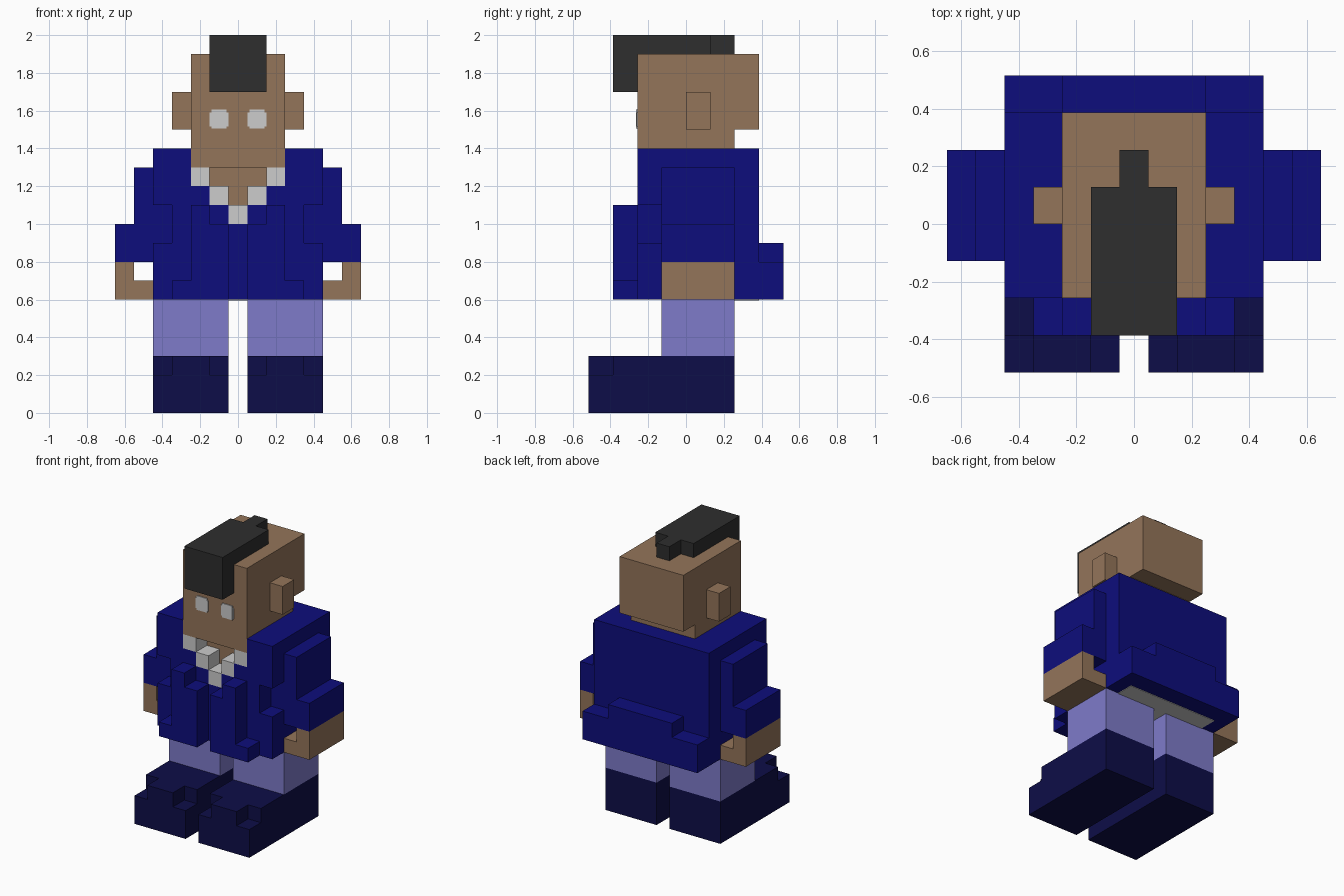
import bpy, bmesh

if "Cube" in bpy.data.objects:
    bpy.data.objects.remove(bpy.data.objects["Cube"])

UX, UY, UZ = 0.1, 0.129, 0.1   # block size along each axis


def material(name, rgb):
    lin = [((c / 255 + 0.055) / 1.055) ** 2.4 if c > 10 else c / 255 / 12.92 for c in rgb]
    m = bpy.data.materials.new(name)
    m.diffuse_color = (*lin, 1)
    m.use_nodes = True
    m.node_tree.nodes["Principled BSDF"].inputs["Base Color"].default_value = m.diffuse_color
    return m


SKIN = material("skin brown", (148, 117, 90))
NAVY = material("jacket blue", (13, 13, 124))
BOOT = material("boot navy", (13, 13, 72))
LILAC = material("trouser lilac", (126, 123, 202))
HAIR = material("hair black", (46, 46, 46))
WHITE = material("shirt grey", (204, 204, 204))


def blocks(name, mat, boxes, mirror=False):
    """One object from boxes (x0, x1, y0, y1, z0, z1) given in block units."""
    bm = bmesh.new()
    for x0, x1, y0, y1, z0, z1 in boxes:
        for s in ((1, -1) if mirror else (1,)):
            a, b = sorted((x0 * s, x1 * s))
            vs = bmesh.ops.create_cube(bm, size=1)["verts"]
            for v in vs:
                v.co.x = (b if v.co.x > 0 else a) * UX
                v.co.y = (y1 if v.co.y > 0 else y0) * UY
                v.co.z = (z1 if v.co.z > 0 else z0) * UZ
    me = bpy.data.meshes.new(name)
    bm.to_mesh(me)
    bm.free()
    me.materials.append(mat)
    ob = bpy.data.objects.new(name, me)
    bpy.context.collection.objects.link(ob)
    return ob


# Boots with a raised toe block, and trouser legs
blocks("boots", BOOT, [(.5, 4.5, -3, 2, 0, 3), (.5, 4.5, -4, -3, 0, 2),
                       (1.5, 3.5, -4, -3, 2, 3)], True)
blocks("trouser_legs", LILAC, [(.5, 4.5, -1, 2, 3, 6)], True)

# Jacket body and back flap
blocks("jacket_body", NAVY, [(-4.5, 4.5, -1, 3, 6, 14)])
blocks("jacket_back_flap", NAVY, [(-4.5, 4.5, 3, 4, 6, 8), (-2.5, 2.5, 3, 4, 8, 9)])

# Jacket chest: stepped opening and a pinched waist
blocks("jacket_chest", NAVY, [(0, 4.5, -2, -1, 6, 9), (0, 3.5, -2, -1, 9, 10),
                              (.5, 3.5, -2, -1, 10, 11), (1.5, 4.5, -2, -1, 11, 12),
                              (2.5, 4.5, -2, -1, 12, 14)], True)

# Raised front panels with pockets
blocks("jacket_front_panels", NAVY, [(.5, 1.5, -3, -2, 6, 10), (1.5, 2.5, -3, -2, 6, 11),
                                     (2.5, 3.5, -3, -2, 6, 7)], True)

# Sleeves and hands
blocks("sleeves", NAVY, [(4.5, 5.5, -1, 2, 10, 13), (4.5, 6.5, -1, 2, 8, 10)], True)
blocks("hands", SKIN, [(5.5, 6.5, -1, 2, 6, 8), (4.5, 5.5, -1, 2, 6, 7)], True)

# Shirt collar and shirt hem seen from below
blocks("shirt_collar", WHITE, [(1.5, 2.5, -2, -1, 12, 13), (.5, 1.5, -2, -1, 11, 12),
                               (0, .5, -2, -1, 10, 11)], True)
blocks("shirt_hem", WHITE, [(-3.5, 3.5, -1, 3, 5.96, 6.02)])

# Neck skin in the opening
blocks("neck", SKIN, [(-1.5, 1.5, -1.04, -1, 12, 13), (-.5, .5, -1.04, -1, 11, 12)])

# Head and ears
blocks("head", SKIN, [(-2.5, 2.5, -2, 2, 13, 15), (-2.5, 2.5, -2, 3, 15, 19)])
blocks("ears", SKIN, [(2.5, 3.5, 0, 1, 15, 17)], True)

# Eyes: thin plates with clipped corners
blocks("eyes", WHITE, [(.5, 1.5, -2.04, -2, 15.15, 15.9),
                       (.6, 1.4, -2.05, -2, 15.05, 16.05)], True)

# Hair
blocks("hair", HAIR, [(-1.5, 1.5, -2, 1, 19, 20), (-1.5, 1.5, -3, -2, 17, 20),
                      (-.5, .5, 1, 2, 19, 20)])
